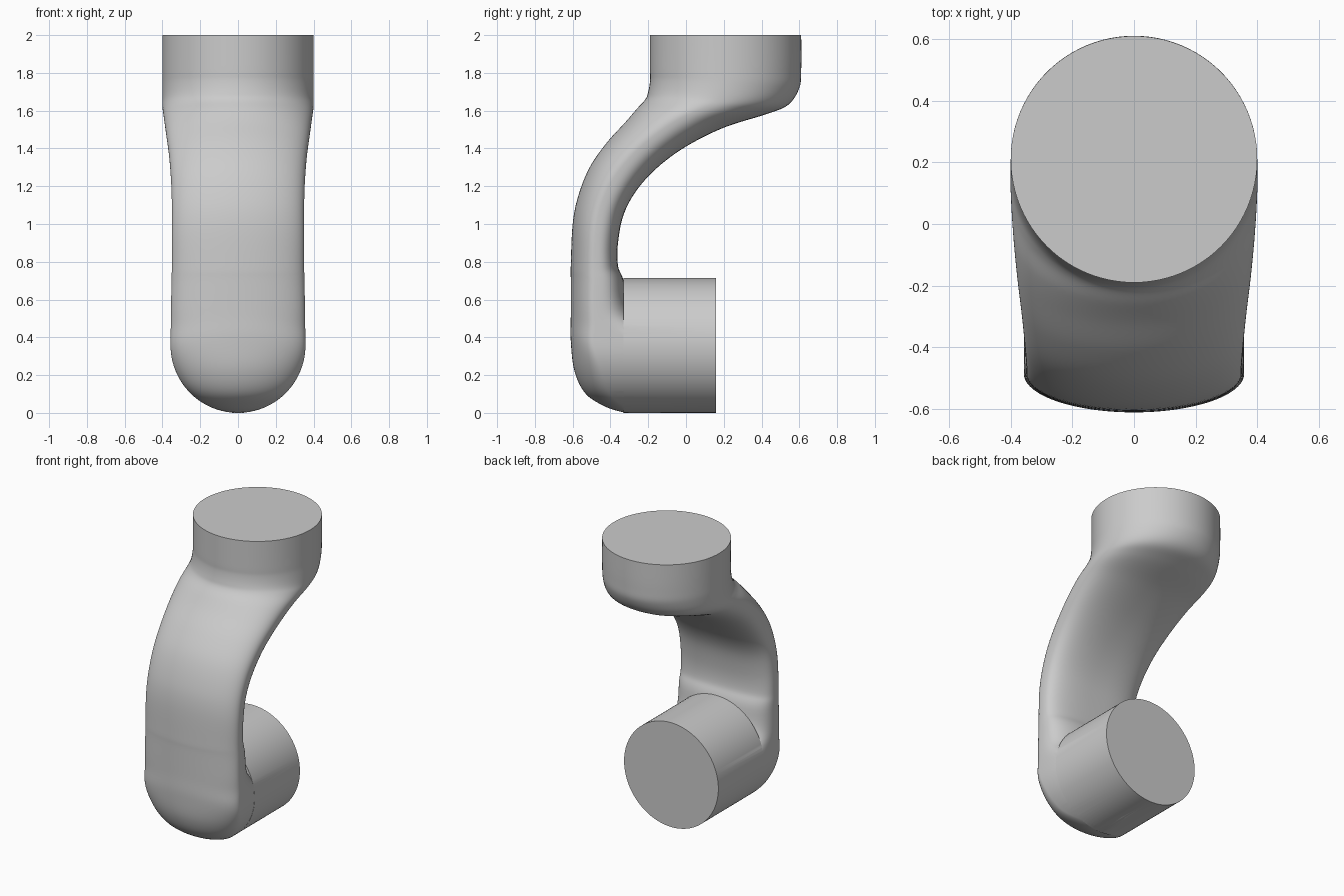
import bpy
import bmesh
import math
from mathutils import Vector

default_cube = bpy.data.objects.get("Cube")
if default_cube:
    bpy.data.objects.remove(default_cube, do_unlink=True)

PIPE_RADIUS = .357
SIDES = 96
SUBSTEPS = 6

# Single grey finish
grey = bpy.data.materials.new("plain grey")
grey.use_nodes = True
grey_value = (.6, .6, .6, 1)
grey.diffuse_color = grey_value
grey.node_tree.nodes["Principled BSDF"].inputs["Base Color"].default_value = grey_value

# Arm stations: outer y, z / inner y, z / widest point, half width, back squareness
stations = [
    (-.32, 0, -.1, 0, .2, .36, 3),
    (-.42, .03, -.1, .03, .3, .36, 4),
    (-.53, .1, -.1, .1, .3, .36, 4),
    (-.59, .22, -.1, .22, .3, .36, 4),
    (-.61, .38, -.1, .38, .24, .357, 4),
    (-.61, .52, -.28, .52, .38, .355, 3),
    (-.61, .7, -.33, .7, .45, .352, 3),
    (-.61, .78, -.36, .78, .5, .35, 3),
    (-.6, 1, -.36, .9, .5, .35, 3),
    (-.57, 1.15, -.33, 1.05, .5, .35, 3),
    (-.51, 1.3, -.26, 1.18, .5, .355, 3),
    (-.42, 1.43, -.15, 1.3, .5, .365, 2.8),
    (-.32, 1.54, 0, 1.41, .5, .38, 2.6),
    (-.26, 1.61, .2, 1.51, .5, .392, 2.4),
    (-.215, 1.66, .42, 1.58, .5, .4, 2.2),
    (-.2, 1.7, .54, 1.63, .5, .4, 2.1),
    (-.19, 1.76, .6, 1.72, .5, .4, 2),
    (-.19, 1.82, .61, 1.82, .5, .4, 2),
    (-.19, 2, .61, 2, .5, .4, 2),
]


def spline(rows):
    """Smoothly interpolate every column of the station list."""
    result = []
    for i in range(len(rows) - 1):
        before, after = rows[max(i - 1, 0)], rows[min(i + 2, len(rows) - 1)]
        for step in range(SUBSTEPS):
            t = step / SUBSTEPS
            result.append([
                b + t / 2 * (c - a + t * (2 * a - 5 * b + 4 * c - d + t * (3 * (b - c) + d - a)))
                for a, b, c, d in zip(before, rows[i], rows[i + 1], after)])
    result.append(rows[-1])
    return result


def section(outer_y, outer_z, inner_y, inner_z, split, width, squareness):
    """Closed rounded section between the outer and inner edges of the arm."""
    outer, inner = Vector((0, outer_y, outer_z)), Vector((0, inner_y, inner_z))
    middle = outer.lerp(inner, split)
    if middle.z < PIPE_RADIUS:
        drop = PIPE_RADIUS - max(middle.z, .001)
        width = math.sqrt(PIPE_RADIUS ** 2 - drop ** 2)
    ring = []
    for k in range(SIDES):
        angle = math.tau * k / SIDES
        c, s = math.cos(angle), math.sin(angle)
        power = 2 / squareness if s > 0 else 1
        edge = inner if s > 0 else outer
        point = middle + (edge - middle) * abs(s) ** power
        point.x = math.copysign(width * abs(c) ** power, c)
        ring.append(point)
    return ring


def loft(name, rings):
    """Skin a row of rings into a closed solid."""
    bm = bmesh.new()
    loops = [[bm.verts.new(p) for p in ring] for ring in rings]
    for low, high in zip(loops, loops[1:]):
        for k in range(SIDES):
            n = (k + 1) % SIDES
            bm.faces.new((low[k], low[n], high[n], high[k]))
    bm.faces.new(loops[0])
    bm.faces.new(loops[-1])
    bmesh.ops.recalc_face_normals(bm, faces=bm.faces)
    mesh = bpy.data.meshes.new(name)
    bm.to_mesh(mesh)
    bm.free()
    mesh.materials.append(grey)
    obj = bpy.data.objects.new(name, mesh)
    bpy.context.collection.objects.link(obj)
    return obj


# Curved arm flowing from the rounded nose into the upright round end
arm = loft("curved_arm", [section(*row) for row in spline(stations)])

# Horizontal round end
pipe = loft("horizontal_end", [
    [Vector((PIPE_RADIUS * math.cos(math.tau * k / SIDES), y,
             PIPE_RADIUS * (1 + math.sin(math.tau * k / SIDES)))) for k in range(SIDES)]
    for y in (-.33, .16)])

# Join both into one solid
union = arm.modifiers.new("join", "BOOLEAN")
union.operation = "UNION"
union.solver = "EXACT"
union.object = pipe
bpy.ops.object.select_all(action="DESELECT")
arm.select_set(True)
bpy.context.view_layer.objects.active = arm
bpy.ops.object.modifier_apply(modifier=union.name)
bpy.data.objects.remove(pipe, do_unlink=True)
bpy.ops.object.shade_smooth_by_angle(angle=math.radians(40))
